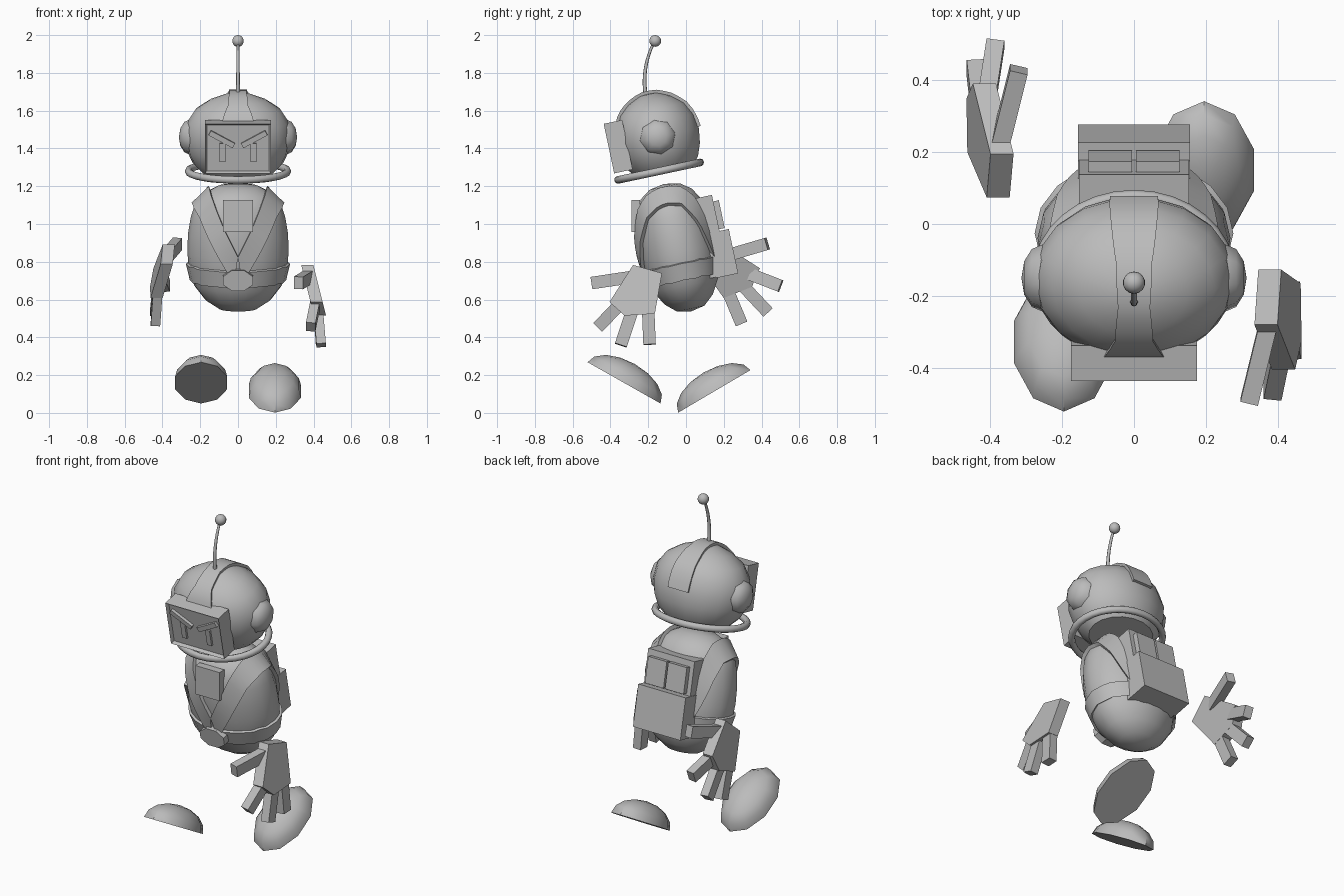
import bpy, bmesh, math
from mathutils import Matrix, Vector, Euler
from mathutils.bvhtree import BVHTree

cube = bpy.data.objects.get("Cube")
if cube:
    bpy.data.objects.remove(cube, do_unlink=True)

grey = bpy.data.materials.new("plain_grey")
grey.use_nodes = True
grey.diffuse_color = (0.5, 0.5, 0.5, 1)
grey.node_tree.nodes["Principled BSDF"].inputs["Base Color"].default_value = (0.5, 0.5, 0.5, 1)

LEAN = math.radians(12)
BODY = Matrix.Translation((0, -0.045, 0.88)) @ Matrix.Rotation(LEAN, 4, 'X')
HEAD = Matrix.Translation((0, -0.15, 1.46)) @ Matrix.Rotation(LEAN, 4, 'X')


def finish(name, bm, matrix=Matrix(), smooth=False):
    bmesh.ops.recalc_face_normals(bm, faces=bm.faces)
    mesh = bpy.data.meshes.new(name)
    bm.to_mesh(mesh)
    bm.free()
    mesh.materials.append(grey)
    obj = bpy.data.objects.new(name, mesh)
    bpy.context.collection.objects.link(obj)
    obj.matrix_world = matrix
    if smooth:
        bpy.ops.object.select_all(action='DESELECT')
        obj.select_set(True)
        bpy.context.view_layer.objects.active = obj
        bpy.ops.object.shade_smooth_by_angle(angle=math.radians(42))
    return obj


def box(name, loc, size, matrix, rot=(0, 0, 0)):
    bm = bmesh.new()
    local = Matrix.LocRotScale(Vector(loc), Euler(rot), Vector(size))
    bmesh.ops.create_cube(bm, size=1, matrix=local)
    return finish(name, bm, matrix)


def lathe(name, profile, depth, matrix, steps=18):
    """Spin (radius, height) points round z and flatten in y."""
    bm = bmesh.new()
    verts = [bm.verts.new((r, 0, z)) for r, z in profile]
    edges = [bm.edges.new(pair) for pair in zip(verts, verts[1:])]
    bmesh.ops.spin(bm, geom=verts + edges, cent=(0, 0, 0), axis=(0, 0, 1),
                   angle=math.tau, steps=steps, use_merge=True)
    bmesh.ops.remove_doubles(bm, verts=bm.verts, dist=0.0005)
    bmesh.ops.holes_fill(bm, edges=[e for e in bm.edges if e.is_boundary])
    bmesh.ops.scale(bm, vec=(1, depth, 1), verts=bm.verts)
    return bm, BVHTree.FromBMesh(bm), name, matrix


def wrap(name, rows, tree, matrix, lift, thick, closed=False, mirror=False):
    """Lay a ribbon of point pairs onto a rounded surface."""
    def project(p):
        d = Vector(p).normalized()
        hit = tree.ray_cast(d * 2, -d)[0]
        return hit + d * lift
    fine = []
    for a, b in zip(rows, rows[1:]):
        for k in range(3):
            fine.append([Vector(p).lerp(Vector(q), k / 3) for p, q in zip(a, b)])
    if not closed:
        fine.append(rows[-1])
    bm = bmesh.new()
    pairs = [[bm.verts.new(project(p)) for p in row] for row in fine]
    if closed:
        pairs.append(pairs[0])
    for (a, b), (c, d) in zip(pairs, pairs[1:]):
        bm.faces.new((a, b, d, c))
    bmesh.ops.recalc_face_normals(bm, faces=bm.faces)
    bm.normal_update()
    # Close the ribbon into a slab that sinks towards the surface
    made = bmesh.ops.extrude_face_region(bm, geom=list(bm.faces), use_keep_orig=True)
    for v in [g for g in made["geom"] if isinstance(g, bmesh.types.BMVert)]:
        v.co -= v.co.normalized() * thick
    obj = finish(name, bm, matrix, True)
    if mirror:
        obj.modifiers.new("Mirror", 'MIRROR')
    return obj


# Torso
bm, torso, *rest = lathe("torso", [
    (0, -.35), (.1, -.335), (.175, -.285), (.232, -.21), (.26, -.12), (.268, -.03),
    (.265, .07), (.25, .16), (.228, .23), (.185, .285), (.11, .325), (0, .34)], .76, BODY)
finish(rest[0], bm, BODY, True)

# Belt and buckle
ring = [math.tau * i / 12 for i in range(13)]
wrap("belt", [[(.27 * math.cos(a), .205 * math.sin(a), z) for z in (-.19, -.09)] for a in ring],
     torso, BODY, .014, .03, closed=True)
bm = bmesh.new()
bmesh.ops.create_cone(bm, cap_ends=True, segments=8, radius1=.085, radius2=.085, depth=.04,
                      matrix=Matrix.Translation((0, -.213, -.135)) @ Matrix.Diagonal((1, 1, .7, 1))
                      @ Matrix.Rotation(math.pi / 2, 4, 'X') @ Matrix.Rotation(math.pi / 8, 4, 'Z'))
finish("buckle", bm, BODY)

# Shoulder straps, front to back: inner edge, outer edge
wrap("shoulder_straps", [
    [(0, -.2, -.01), (.02, -.2, -.14)], [(.075, -.2, .14), (.14, -.18, .06)],
    [(.13, -.14, .27), (.21, -.13, .19)], [(.15, -.03, .32), (.235, -.03, .23)],
    [(.15, .08, .3), (.235, .07, .22)], [(.14, .15, .2), (.22, .13, .12)],
    [(.1, .2, 0), (.19, .17, -.02)], [(.06, .2, -.12), (.15, .19, -.12)]],
    torso, BODY, .022, .03, mirror=True)

# Chest panel and backpack
box("chest_panel", (0, -.182, .205), (.16, .045, .17), BODY, (-LEAN, 0, 0))
box("backpack", (0, .17, .015), (.305, .13, .43), BODY)
box("backpack_lower_pocket", (0, .225, -.085), (.312, .12, .24), BODY)
for side, s in (("left", 1), ("right", -1)):
    box(side + "_backpack_panel", (s * .066, .235, .12), (.122, .06, .15), BODY)

# Helmet, collar ring and crest strip
bm, helmet, *rest = lathe("helmet", [
    (0, -.19), (.19, -.19), (.24, -.14), (.27, -.075), (.283, 0), (.27, .08),
    (.225, .15), (.15, .2), (.07, .23), (0, .238)], .8, HEAD)
finish(rest[0], bm, HEAD, True)

bpy.ops.mesh.primitive_torus_add(major_radius=.262, minor_radius=.02,
                                 major_segments=32, minor_segments=8)
collar = bpy.context.object
collar.name = "collar_ring"
collar.matrix_world = HEAD @ Matrix.Translation((0, -.03, -.178)) @ Matrix.Diagonal((1, .86, 1, 1))
collar.data.materials.append(grey)
bpy.ops.object.shade_smooth_by_angle(angle=math.radians(50))

crest = [(.085, -.2, .11), (.05, -.13, .19), (.042, -.03, .235), (.046, .08, .22),
         (.054, .16, .13), (.062, .22, .01)]
wrap("crest_strip", [[(-w, y, z), (w, y, z)] for w, y, z in crest], helmet, HEAD, .018, .03)

# Ear domes
for side, s in (("left", 1), ("right", -1)):
    bm = bmesh.new()
    bmesh.ops.create_uvsphere(bm, u_segments=8, v_segments=6, radius=1,
                              matrix=Matrix.Translation((s * .255, 0, 0))
                              @ Matrix.Diagonal((.058, .095, .095, 1))
                              @ Matrix.Rotation(math.pi / 2, 4, 'Y'))
    finish(side + "_ear_dome", bm, HEAD, True)

# Visor with a sunken face
bm = bmesh.new()
bmesh.ops.create_cube(bm, size=1, matrix=Matrix.LocRotScale(
    Vector((0, -.215, -.006)), None, Vector((.35, .1, .268))))
bm.normal_update()
front = [f for f in bm.faces if f.normal.y < -.9]
bmesh.ops.inset_region(bm, faces=front, thickness=.014)
bmesh.ops.translate(bm, vec=(0, .018, 0), verts=front[0].verts)
finish("visor", bm, HEAD)
for side, s in (("left", 1), ("right", -1)):
    box(side + "_brow", (s * .086, -.252, .043), (.145, .025, .028), HEAD, (0, -s * .5, 0))
    box(side + "_eye", (s * .082, -.25, -.03), (.03, .018, .1), HEAD)

# Antenna
curve = bpy.data.curves.new("antenna", 'CURVE')
curve.dimensions = '3D'
curve.bevel_depth = .011
curve.bevel_resolution = 2
curve.use_fill_caps = True
spline = curve.splines.new('NURBS')
path = [(-.213, 1.68), (-.228, 1.77), (-.218, 1.87), (-.165, 1.97)]
spline.points.add(len(path) - 1)
for i, (point, (y, z)) in enumerate(zip(spline.points, path)):
    point.co = (0, y, z, 1)
    point.radius = 1 - .12 * i
spline.use_endpoint_u = True
spline.order_u = 4
curve.materials.append(grey)
bpy.context.collection.objects.link(bpy.data.objects.new("antenna", curve))
bm = bmesh.new()
bmesh.ops.create_uvsphere(bm, u_segments=14, v_segments=10, radius=.031)
finish("antenna_ball", bm, Matrix.Translation((0, -.163, 1.969)), True)


# Hands: a slanted palm slab and four square fingers
def hand(name, matrix):
    bm = bmesh.new()
    outline = [(-.28, .783), (-.127, .74), (-.165, .525), (-.325, .515), (-.405, .587)]
    slant = lambda z: .37 + (.77 - z) * .25
    palm = bm.faces.new([bm.verts.new((slant(z) - .032, y, z)) for y, z in outline])
    made = bmesh.ops.extrude_face_region(bm, geom=[palm], use_keep_orig=True)
    bmesh.ops.translate(bm, vec=(.064, 0, 0),
                        verts=[g for g in made["geom"] if isinstance(g, bmesh.types.BMVert)])
    fingers = [((.375, -.27, .722), (.32, -.495, .688)), ((.41, -.345, .58), (.385, -.465, .455)),
               ((.425, -.285, .54), (.44, -.345, .358)), ((.425, -.2, .54), (.437, -.193, .362))]
    for p, q in fingers:
        p, q = Vector(p), Vector(q)
        along = (q - p).normalized()
        across = along.cross(Vector((1, 0, 0))).normalized()
        basis = Matrix((across.cross(along), across, along)).transposed().to_4x4()
        bmesh.ops.create_cube(bm, size=1, matrix=Matrix.Translation((p + q) / 2) @ basis
                              @ Matrix.Diagonal((.05, .066, (q - p).length, 1)))
    finish(name, bm, matrix)


hand("left_hand", Matrix())
hand("right_hand", Matrix.Translation((0, .246, .757)) @ Matrix.Rotation(math.radians(25), 4, 'X')
     @ Matrix.Rotation(math.pi, 4, 'Z') @ Matrix.Translation((0, .27, -.64)))


# Feet: half domes tipped in mid stride
def foot(name, loc, tilt):
    bm = bmesh.new()
    bmesh.ops.create_uvsphere(bm, u_segments=10, v_segments=8, radius=1,
                              matrix=Matrix.Diagonal((.145, .222, .115, 1)))
    cut = bmesh.ops.bisect_plane(bm, geom=bm.verts[:] + bm.edges[:] + bm.faces[:], dist=.0001,
                                 plane_co=(0, 0, 0), plane_no=(0, 0, -1), clear_outer=True)
    bmesh.ops.holes_fill(bm, edges=[e for e in bm.edges if e.is_boundary])
    finish(name, bm, Matrix.Translation(loc) @ Matrix.Rotation(math.radians(tilt), 4, 'X'), True)


foot("right_foot", (-.195, -.328, .159), -29.5)
foot("left_foot", (.195, .15, .114), 30.5)
